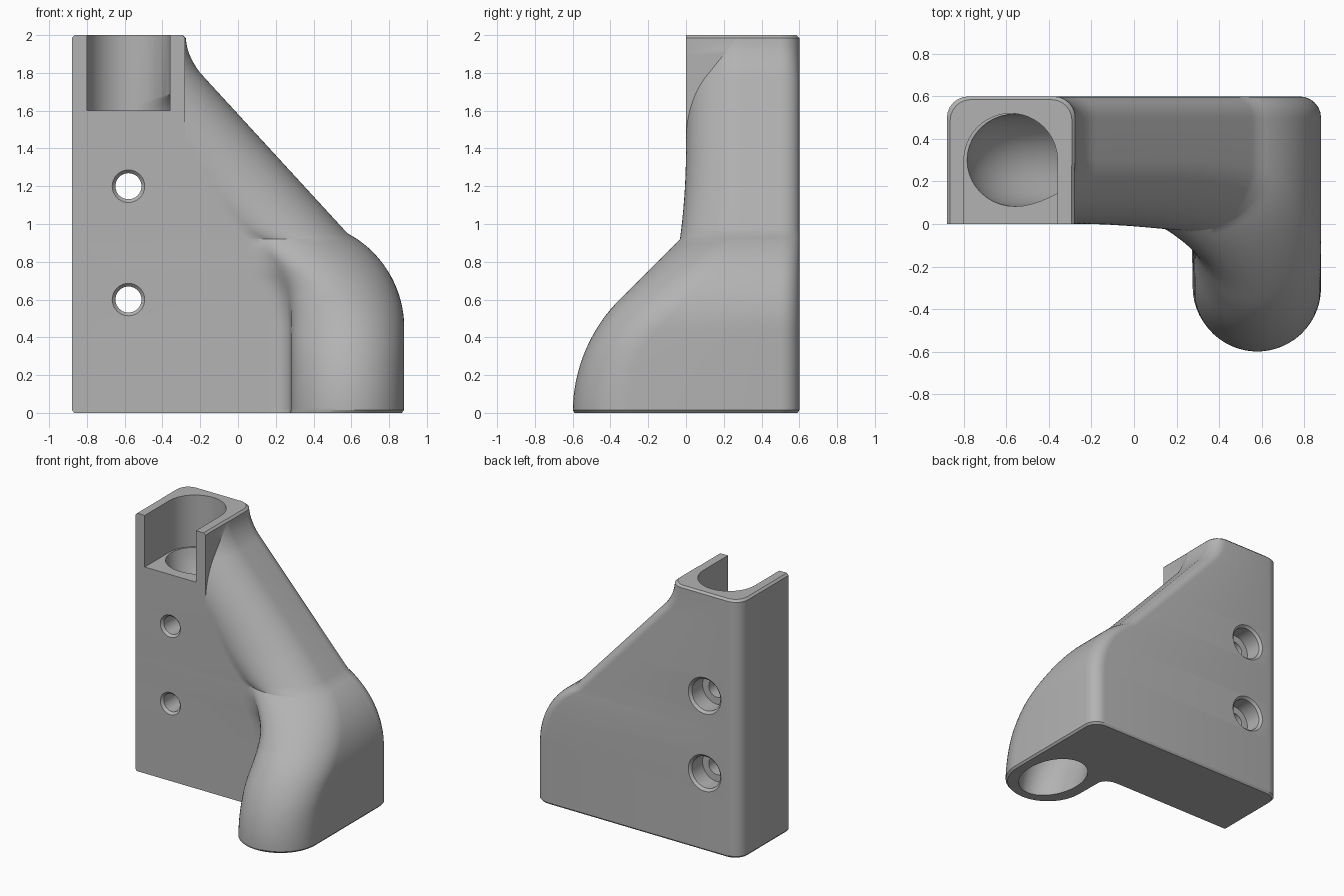
import bpy, bmesh, math
from math import sin, cos, pi, sqrt, asin, acos, radians
from mathutils import Vector
from mathutils.geometry import interpolate_bezier

cube = bpy.data.objects.get("Cube")
if cube:
    bpy.data.objects.remove(cube, do_unlink=True)

grey = bpy.data.materials.new("plain grey")
grey.use_nodes = True
colour = (0.45, 0.45, 0.45, 1)
grey.diffuse_color = colour
grey.node_tree.nodes["Principled BSDF"].inputs["Base Color"].default_value = colour


def loft(name, rings):
    """Closed solid through rings that share one point count."""
    bm = bmesh.new()
    loops = [[bm.verts.new(p) for p in ring] for ring in rings]
    for low, high in zip(loops, loops[1:]):
        for i in range(len(low)):
            j = (i + 1) % len(low)
            bm.faces.new((low[i], low[j], high[j], high[i]))
    bm.faces.new(loops[0][::-1])
    bm.faces.new(loops[-1])
    bmesh.ops.recalc_face_normals(bm, faces=bm.faces)
    mesh = bpy.data.meshes.new(name)
    bm.to_mesh(mesh)
    bm.free()
    mesh.materials.append(grey)
    obj = bpy.data.objects.new(name, mesh)
    bpy.context.collection.objects.link(obj)
    return obj


def arc(cx, cy, rx, ry, start, end, count):
    return [(cx + rx * cos(t), cy + ry * sin(t))
            for t in (start + (end - start) * i / (count - 1) for i in range(count))]


def mix(z, z0, z1, a, b):
    t = min(1, max(0, (z - z0) / (z1 - z0)))
    return a + (b - a) * t * t * (3 - 2 * t)


# Outline of the right side and of the front of the body by height
def right_edge(z):
    if z <= 0.45:
        return 0.88
    if z <= 0.95:
        return 0.312 + sqrt(0.568 ** 2 - (z - 0.45) ** 2)
    if z <= 1.8:
        return 0.58 - (z - 0.95) * 0.918
    return -0.277 + 0.077 * ((2 - z) / 0.2) ** 2


def front_edge(z):
    if z <= 0.6:
        return 0.25 - sqrt(0.85 ** 2 - z * z)
    if z <= 0.92:
        return z - 0.952
    return -0.032 * (max(0, 1.4 - z) / 0.48) ** 2


def section(z):
    """Plate with a rounded duct bulging from its front right."""
    right, front = right_edge(z), front_edge(z)
    a = mix(z, 0.6, 1.2, 0.3, 0.41)
    b = mix(z, 0.3, 0.6, 0.3, 0.36) - mix(z, 0.65, 0.95, 0, 0.06)
    cx, cy = right - a, front + b
    points = arc(-0.78, 0.5, 0.1, 0.1, pi / 2, pi, 7) + [(-0.88, 0)]
    if front > -1e-6 and cx < -0.28:
        # Sharp corner of the socket beside the duct
        points += [(-0.5 + 0.22 * i / 5, 0) for i in range(6)]
        start = -acos(min(1, (-0.28 - cx) / a))
    else:
        f = min(0.1, -front * 0.5)
        low = min(cy, -f)
        start = -pi - asin(max(-1, (low - cy) / b))

        def left_x(y):
            return cx - a * sqrt(max(0, 1 - (min(0, y - cy) / b) ** 2))
        p = Vector((left_x(0) - f - 0.03, 0))
        q, r = Vector((left_x(0), 0)), Vector((left_x(-f), -f))
        for i in range(6):
            t = i / 6
            points.append(tuple(p * (1 - t) ** 2 + q * 2 * t * (1 - t) + r * t * t))
    points += arc(cx, cy, a, b, start, 0, 28)
    points += arc(right - 0.1, 0.5, 0.1, 0.1, 0, pi / 2, 7)
    return points


# Body, with small chamfers at the base and the top
levels = sorted({0.015, 0.6, 0.92, 0.95, 1.985} | {round(0.025 * i, 3) for i in range(1, 80)})
rings = [[(x * 0.985, y * 0.985, 0) for x, y in section(0)]]
rings += [[(x, y, z) for x, y in section(z)] for z in levels]
rings.append([(-0.58 + (x + 0.58) * 0.95, y * 0.975, 2) for x, y in section(2)])
body = loft("duct_bracket", rings)

cutters = []

# Open-fronted socket at the top
socket = [(-0.8, -0.1), (-0.36, -0.1)] + arc(-0.58, 0.3, 0.22, 0.22, 0, pi, 33)
cutters.append(loft("socket_cutter", [[(x, y, z) for x, y in socket] for z in (1.6, 2.1)]))

# Bent passage from the socket to the base
upper = interpolate_bezier(Vector((-0.58, 0.3, 1.7)), Vector((-0.58, 0.3, 1.45)),
                           Vector((-0.27, 0.3, 1.43)), Vector((-0.1, 0.3, 1.25)), 16)
lower = interpolate_bezier(Vector((0.2, 0.3, 0.92)), Vector((0.52, 0.3, 0.6)),
                           Vector((0.58, -0.23, 0.35)), Vector((0.58, -0.23, -0.05)), 24)
path = upper + lower
rings = []
for i, p in enumerate(path):
    t = (path[min(i + 1, len(path) - 1)] - path[max(i - 1, 0)]).normalized()
    if i in (0, len(path) - 1):
        t = Vector((0, 0, -1))
    u = Vector((0, 1, 0))
    u = (u - t * u.dot(t)).normalized()
    v = t.cross(u)
    stretch = mix(i, len(path) - 14, len(path) - 1, 1, 1.36)
    rings.append([p + v * 0.217 * cos(k * pi / 20) + u * 0.217 * stretch * sin(k * pi / 20)
                  for k in range(40)])
cutters.append(loft("passage_cutter", rings))

# Screw holes, chamfered in front and counterbored behind
profile = [(-0.02, 0.105), (0.018, 0.069), (0.45, 0.069), (0.451, 0.122),
           (0.582, 0.122), (0.62, 0.16)]
for z in (1.2, 0.6):
    rings = [[(-0.58 + r * cos(k * pi / 20), y, z + r * sin(k * pi / 20)) for k in range(40)]
             for y, r in profile]
    cutters.append(loft("screw_hole_cutter", rings))

bpy.context.view_layer.objects.active = body
for cutter in cutters:
    cutter.hide_render = True
    cut = body.modifiers.new("cut", "BOOLEAN")
    cut.operation = "DIFFERENCE"
    cut.solver = "EXACT"
    cut.object = cutter
    bpy.ops.object.modifier_apply(modifier=cut.name)
for cutter in cutters:
    bpy.data.objects.remove(cutter, do_unlink=True)

bpy.ops.object.select_all(action="DESELECT")
body.select_set(True)
bpy.ops.object.shade_smooth_by_angle(angle=radians(25))
